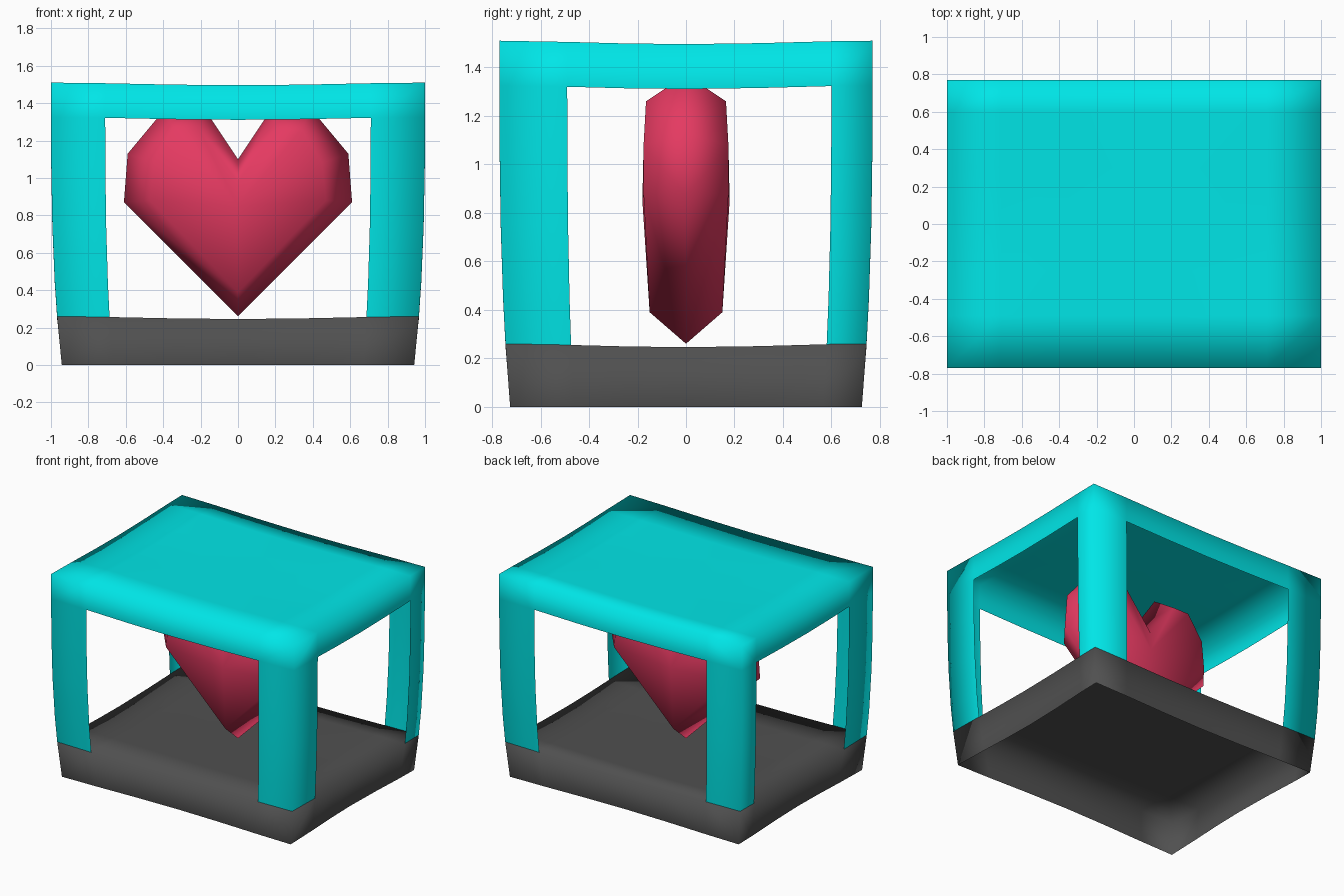
import bpy, bmesh

if "Cube" in bpy.data.objects:
    bpy.data.objects.remove(bpy.data.objects["Cube"])


def material(name, rgb):
    m = bpy.data.materials.new(name)
    m.diffuse_color = (*rgb, 1)
    m.use_nodes = True
    m.node_tree.nodes["Principled BSDF"].inputs["Base Color"].default_value = m.diffuse_color
    return m


def finish(name, bm, mat):
    bmesh.ops.recalc_face_normals(bm, faces=bm.faces)
    for f in bm.faces:
        f.smooth = True
    me = bpy.data.meshes.new(name)
    bm.to_mesh(me)
    bm.free()
    me.materials.append(mat)
    ob = bpy.data.objects.new(name, me)
    bpy.context.collection.objects.link(ob)
    return ob


def bulge(co):
    # walls taper in towards the floor, horizontal edges sag between corners
    x, y, z = co
    f = 1 - 0.058 * max(0, 1 - z / 1.5) ** 3
    bx, by = max(0, 1 - x * x) ** 2, max(0, 1 - (y / 0.77) ** 2) ** 2
    if z == 0:  # bottom rim is pulled in a little between the corners
        return (x * f * (1 - 0.025 * by), y * f * (1 - 0.03 * bx), 0)
    return (x * f, y * f, z - 0.014 * max(bx, by))


def grid_box(name, xs, ys, zs, mat, skip):
    # box surface on a grid of loops; faces whose centre passes skip are left open
    bm = bmesh.new()
    axes = (xs, ys, zs)
    verts = {}

    def vert(idx):
        if idx not in verts:
            verts[idx] = bm.verts.new(bulge([axes[k][idx[k]] for k in range(3)]))
        return verts[idx]

    for a in range(3):
        b, c = (a + 1) % 3, (a + 2) % 3
        for end in (0, len(axes[a]) - 1):
            for i in range(len(axes[b]) - 1):
                for j in range(len(axes[c]) - 1):
                    mid = [0, 0, 0]
                    mid[a] = axes[a][end]
                    mid[b] = (axes[b][i] + axes[b][i + 1]) / 2
                    mid[c] = (axes[c][j] + axes[c][j + 1]) / 2
                    if skip(mid):
                        continue
                    quad = []
                    for di, dj in ((0, 0), (1, 0), (1, 1), (0, 1)):
                        idx = [0, 0, 0]
                        idx[a], idx[b], idx[c] = end, i + di, j + dj
                        quad.append(vert(tuple(idx)))
                    bm.faces.new(quad)
    return finish(name, bm, mat)


teal = material("turquoise", (0.0, 0.82, 0.83))
grey = material("dark grey", (0.08, 0.08, 0.08))
red = material("rose red", (0.78, 0.042, 0.12))

XS = [-1, -0.71, -0.35, 0, 0.35, 0.71, 1]
YS = [-0.77, -0.49, -0.25, 0, 0.3, 0.6, 0.77]


# Thin frame: roof, corner posts and four window openings
def opening(c):
    x, y, z = c
    if z < 0.27:
        return True                       # open underneath
    if z > 1.325:
        return False                      # roof and its band
    if abs(y) > 0.76:
        return abs(x) < 0.71              # front and back windows
    return -0.49 < y < 0.6                # side windows


grid_box("frame", XS, YS, [0.26, 0.45, 0.75, 1.05, 1.325, 1.51], teal, opening)

# Base: floor and skirt, open underneath
grid_box("base", XS, YS, [0, 0.26], grey, lambda c: c[2] == 0)

# Heart: ridge outline, inset outline on both faces, filled from the middle
RIGHT_RIM = [(0, 0.26), (0.61, 0.87), (0.59, 1.13), (0.39, 1.37), (0.18, 1.37), (0, 1.10)]
RIGHT_FACE = [(0, 0.39, 0.15), (0.47, 0.88, 0.175), (0.45, 1.08, 0.175),
              (0.34, 1.26, 0.165), (0.21, 1.26, 0.165), (0, 0.98, 0.175)]


def mirrored(pts):
    return pts + [(-p[0], *p[1:]) for p in reversed(pts[1:-1])]


bm = bmesh.new()
rim = [bm.verts.new((x, 0, z)) for x, z in mirrored(RIGHT_RIM)]
n = len(rim)
for side in (-1, 1):
    inner = [bm.verts.new((x, side * y, z)) for x, z, y in mirrored(RIGHT_FACE)]
    centre = bm.verts.new((0, side * 0.18, 0.85))
    for i in range(n):
        j = (i + 1) % n
        bm.faces.new((rim[i], rim[j], inner[j], inner[i]))
        bm.faces.new((inner[i], inner[j], centre))
finish("heart", bm, red)
